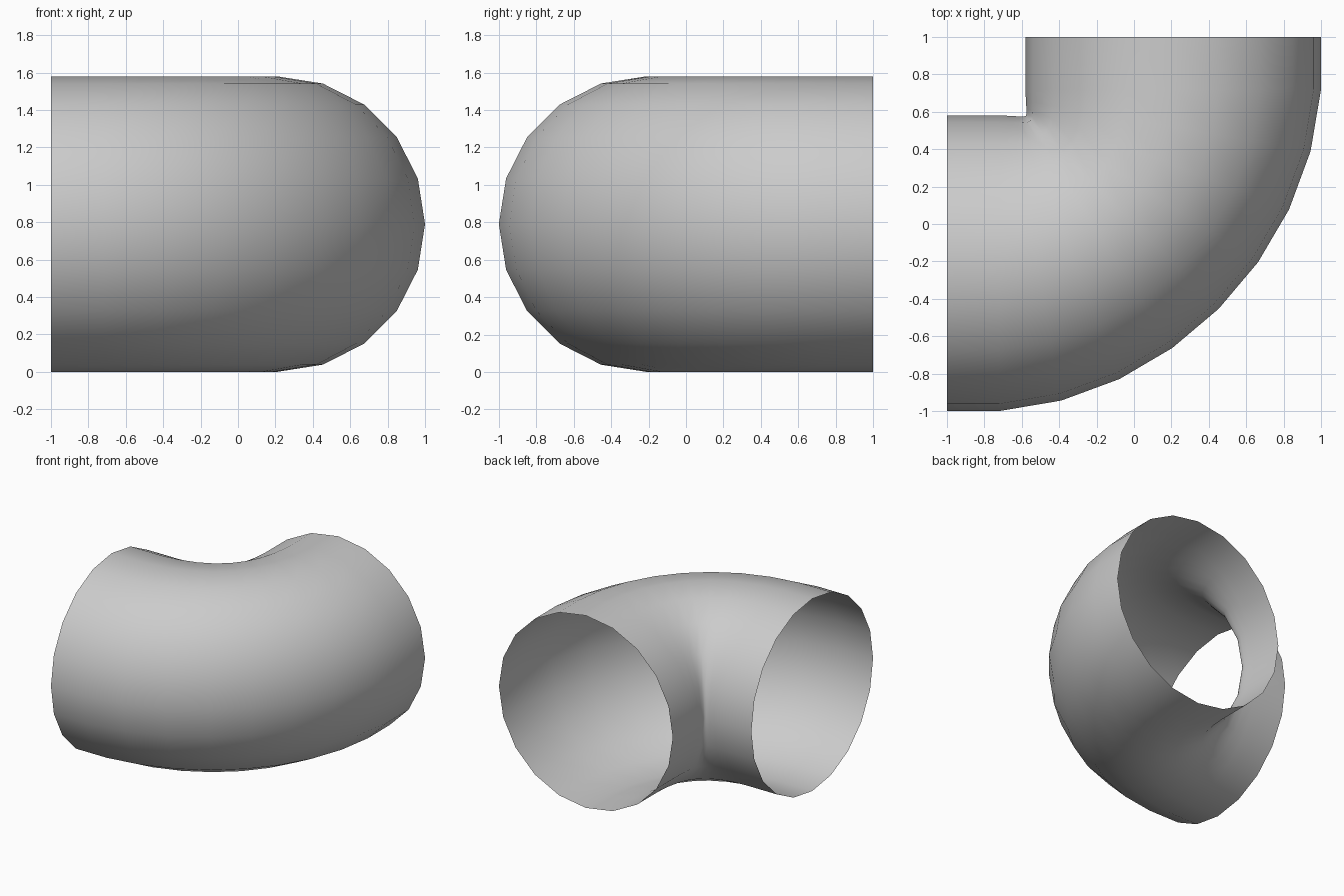
import bpy, bmesh
from math import sin, cos, pi
from mathutils import Vector

if "Cube" in bpy.data.objects:
    bpy.data.objects.remove(bpy.data.objects["Cube"])

SIDES, STEPS = 20, 8
RAD, BEND = 0.79, 0.93          # pipe radius, bend radius of the centre line
PIVOT = Vector((-0.72, 0.72))   # corner the pipe bends around


def outer(i):
    """Outer bend line: an arc slightly flattened towards the middle."""
    a = pi / 2 * i / STEPS
    r = BEND + RAD - 0.061 * sin(2 * a)
    return Vector((r * sin(a), -r * cos(a)))


def inner(i):
    """Inner bend line: a tight corner curve with long handles."""
    s, r, h = i / STEPS, BEND - RAD, 0.19
    t = 1 - s
    b0, b1, b2, b3 = t**3, 3 * t * t * s, 3 * t * s * s, s**3
    return Vector((b1 * h + (b2 + b3) * r, -(b0 + b1) * r - b2 * h))


# Pairs of inner/outer points: straight collar, bend, straight collar
pairs = [(inner(i), outer(i)) for i in range(STEPS + 1)]
back = Vector((-0.28, 0))
side = Vector((0, 0.28))
pairs.insert(0, tuple(p + back for p in pairs[0]))
pairs.append(tuple(p + side for p in pairs[-1]))

# Elbow skin: one ring per pair, open at both ends
bm = bmesh.new()
rings = []
for p_in, p_out in pairs:
    ring = []
    for k in range(SIDES):
        a = 2 * pi * k / SIDES
        p = PIVOT + p_in.lerp(p_out, (1 + cos(a)) / 2)
        ring.append(bm.verts.new((p.x, p.y, RAD + RAD * sin(a))))
    rings.append(ring)
for r0, r1 in zip(rings, rings[1:]):
    for k in range(SIDES):
        n = (k + 1) % SIDES
        f = bm.faces.new((r0[k], r0[n], r1[n], r1[k]))
        f.smooth = True
# Outward normals
bm.normal_update()
f = max(bm.faces, key=lambda f: f.calc_center_median().z)
if f.normal.z < 0:
    bmesh.ops.reverse_faces(bm, faces=bm.faces[:])
mesh = bpy.data.meshes.new("pipe_elbow")
bm.to_mesh(mesh)
bm.free()
bpy.context.collection.objects.link(bpy.data.objects.new("pipe_elbow", mesh))
